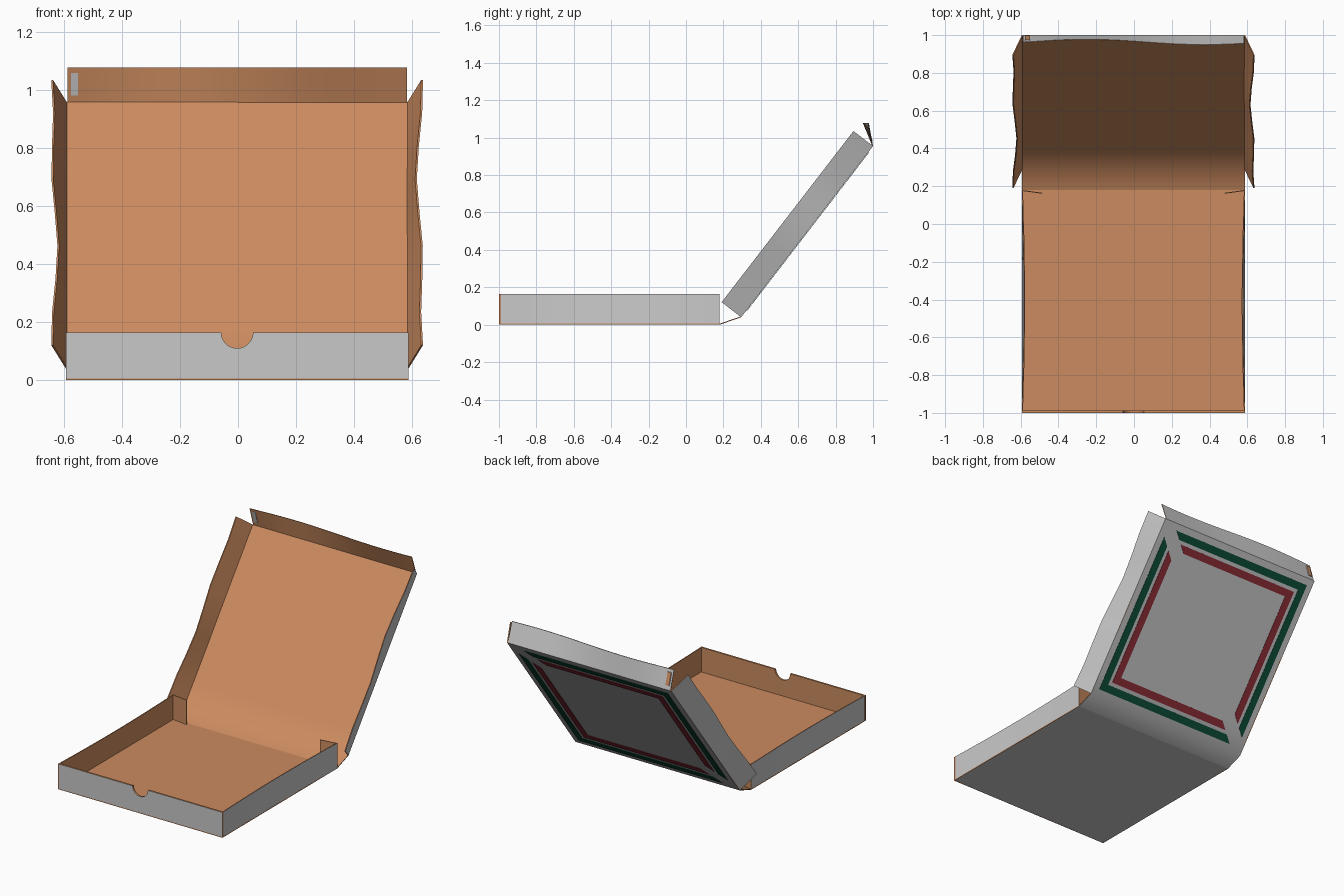
import bpy, bmesh, math
from mathutils import Vector

if "Cube" in bpy.data.objects:
    bpy.data.objects.remove(bpy.data.objects["Cube"])


def make_material(name, colour):
    mat = bpy.data.materials.new(name)
    mat.use_nodes = True
    mat.diffuse_color = (*colour, 1)
    bsdf = mat.node_tree.nodes["Principled BSDF"]
    bsdf.inputs["Base Color"].default_value = (*colour, 1)
    bsdf.inputs["Roughness"].default_value = 0.9
    return mat


paper = make_material("pale_grey_paper", (0.58, 0.58, 0.58))
card = make_material("brown_cardboard", (0.60, 0.26, 0.115))
green = make_material("dark_green_print", (0.004, 0.08, 0.04))
red = make_material("dark_red_print", (0.28, 0.026, 0.04))


def finish(bm, name, mats, angle=30):
    mesh = bpy.data.meshes.new(name)
    bm.to_mesh(mesh)
    bm.free()
    for mat in mats:
        mesh.materials.append(mat)
    obj = bpy.data.objects.new(name, mesh)
    bpy.context.collection.objects.link(obj)
    bpy.ops.object.select_all(action="DESELECT")
    obj.select_set(True)
    bpy.context.view_layer.objects.active = obj
    bpy.ops.object.shade_smooth_by_angle(angle=math.radians(angle))
    return obj


def sheet(name, edge_a, edge_b, inward, thick=0.006, mats=(paper, card)):
    """Thin card between two edge lines: paper outside, cardboard inside."""
    bm = bmesh.new()
    rows = [[bm.verts.new(p) for p in edge] for edge in (edge_a, edge_b)]
    faces = [bm.faces.new((rows[0][i], rows[0][i + 1], rows[1][i + 1], rows[1][i]))
             for i in range(len(edge_a) - 1)]
    inward = Vector(inward).normalized()
    inner = bmesh.ops.extrude_face_region(bm, geom=faces, use_keep_orig=True)["geom"]
    bmesh.ops.translate(bm, vec=inward * thick,
                        verts=[g for g in inner if isinstance(g, bmesh.types.BMVert)])
    bmesh.ops.recalc_face_normals(bm, faces=bm.faces)
    for f in bm.faces:
        f.material_index = 0 if f.normal.dot(inward) < -0.5 else 1
    return finish(bm, name, mats, 40)


# Main dimensions
LEFT, RIGHT = 0.588, -0.594
MID, HALF = (LEFT + RIGHT) / 2, (LEFT - RIGHT) / 2
FRONT, BACK, WALL = -1.0, 0.18, 0.165
hinge, lid_top = Vector((0, 0.295, 0.04)), Vector((0, 1.0, 0.955))
along = (lid_top - hinge).normalized()
inside = Vector((0, -along.z, along.y))
lid_len = (lid_top - hinge).length

# Floor, spine and lid panel
sheet("floor", [(RIGHT, FRONT, 0), (RIGHT, BACK, 0)],
      [(LEFT, FRONT, 0), (LEFT, BACK, 0)], (0, 0, 1))
spine = [Vector((0, BACK, 0)), hinge, hinge + along * 0.16, lid_top]
sheet("spine_and_lid", [p + Vector((RIGHT, 0, 0)) for p in spine],
      [p + Vector((LEFT, 0, 0)) for p in spine], inside)

# Front wall with a round finger notch
notch = [(MID + 0.055 * math.cos(a), WALL - 0.055 * math.sin(a))
         for a in [math.pi * (1 - i / 14) for i in range(15)]]
rim = [(RIGHT, WALL)] + notch + [(LEFT, WALL)]
sheet("front_wall", [(x, FRONT, 0) for x, z in rim],
      [(x, FRONT, z) for x, z in rim], (0, 1, 0), 0.012)

STEPS = 8
for side, x in (("left", LEFT), ("right", RIGHT)):
    s = 1 if x > 0 else -1
    # Base side wall, its rim bowed slightly inward
    ts = [i / STEPS for i in range(STEPS + 1)]
    ys = [FRONT + (BACK - FRONT) * t for t in ts]
    sheet(side + "_wall", [(x, y, 0) for y in ys],
          [(x - s * 0.012 * math.sin(math.pi * t), y, WALL) for t, y in zip(ts, ys)],
          (-s, 0, 0))
    # Back corner tab folded in from the side wall
    sheet(side + "_back_tab", [(x, BACK, 0.005), (x - s * 0.11, BACK - 0.015, 0.005)],
          [(x, BACK, WALL), (x - s * 0.11, BACK - 0.015, WALL)],
          (0, -1, 0), 0.005, (card, card))
    # Flared, wavy lid side flap
    low = [hinge + along * lid_len * t + Vector((x, 0, 0)) for t in ts]
    flare = [0.05 - 0.012 * math.sin(math.pi * t) * (1 + s * math.cos(3 * math.pi * t)) for t in ts]
    high = [p + inside * 0.132 + Vector((s * f, 0, 0)) for p, f in zip(low, flare)]
    sheet(side + "_lid_flap", low, high, (-s, 0, 0))

# Front tuck flap of the lid, gently warped
xs = [RIGHT + 0.006 + (LEFT - RIGHT - 0.012) * i / 16 for i in range(17)]
tip = [0.964 - 0.014 * math.sin(math.pi * (x - 0.06) * 1.6 + math.pi) * -1 for x in xs]
sheet("tuck_flap", [(x, lid_top.y, lid_top.z) for x in xs],
      [(x, y, 1.078) for x, y in zip(xs, tip)], (0, -1, 0), 0.004)

# Small reversed patch at one end of the tuck flap
sheet("flap_patch", [(RIGHT + 0.018, 0.998, 0.982), (RIGHT + 0.043, 0.998, 0.982)],
      [(RIGHT + 0.018, 0.976, 1.06), (RIGHT + 0.043, 0.976, 1.06)],
      (0, -1, 0), 0.012, (card, paper))


# Printed border: two mitred L-shaped bars per colour, on the lid outside
def border(name, margin, mat, width=0.046, gap=0.065):
    a, b = HALF - margin, lid_len / 2 - margin
    corner = [(-a, b), (a - gap, b), (a - gap - width, b - width),
              (-a + width, b - width), (-a + width, -b + gap + width), (-a, -b + gap)]
    centre = (hinge + lid_top) / 2 + Vector((MID, 0, 0))
    bm = bmesh.new()
    for turn in (1, -1):
        for depth in (0.002,):
            face = bm.faces.new([bm.verts.new(centre + Vector((turn * u, 0, 0))
                                 + along * turn * v - inside * depth) for u, v in corner])
            top = bmesh.ops.extrude_face_region(bm, geom=[face], use_keep_orig=True)["geom"]
            bmesh.ops.translate(bm, vec=-inside * 0.002,
                                verts=[g for g in top if isinstance(g, bmesh.types.BMVert)])
    bmesh.ops.recalc_face_normals(bm, faces=bm.faces)
    finish(bm, name, [mat])


border("green_border", 0.042, green)
border("red_border", 0.11, red)
